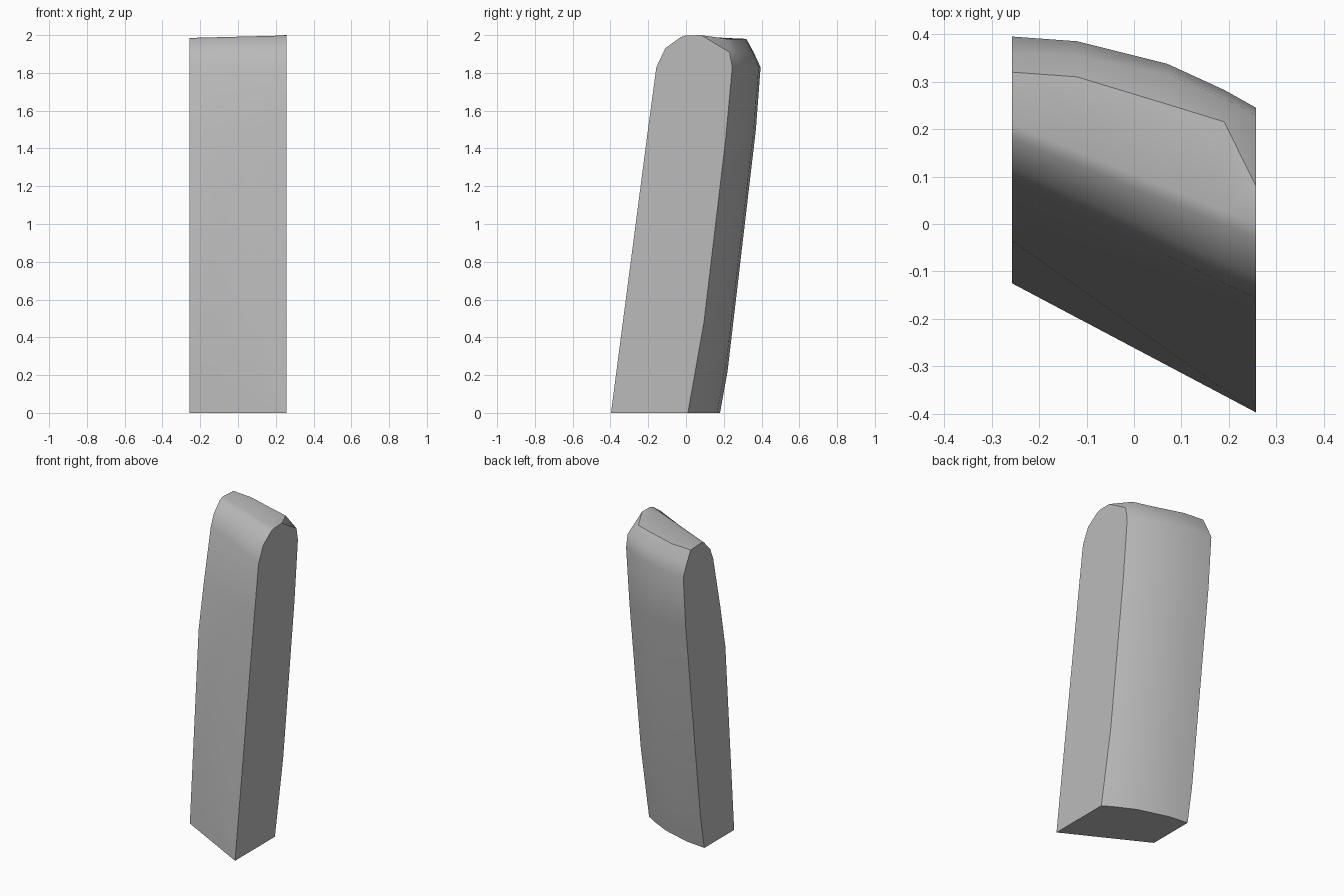
import bpy
import bmesh
from math import radians

cube = bpy.data.objects.get("Cube")
if cube:
    bpy.data.objects.remove(cube, do_unlink=True)

# Stone material
stone = bpy.data.materials.new("stone_grey")
stone.use_nodes = True
GREY = (0.5, 0.5, 0.5, 1)
stone.diffuse_color = GREY
stone.node_tree.nodes["Principled BSDF"].inputs["Base Color"].default_value = GREY

# End profiles (y, z): up the front, over the top, down the back
LOW_X = [(-.125, 0), (-.035, 1.22), (.017, 1.5), (.09, 1.84), (.12, 1.91),
         (.18, 1.973), (.21, 1.985), (.32, 1.98), (.36, 1.905),
         (.395, 1.83), (.37, 1.5), (.22, .22), (.18, 0)]
HIGH_X = [(-.397, 0), (-.397, 0), (-.2, 1.51), (-.157, 1.83), (-.11, 1.93),
          (-.03, 1.988), (0, 1.998), (.08, 2), (.23, 1.91),
          (.245, 1.83), (.21, 1.45), (.095, .48), (.01, 0)]
CREST = 7
HALF = .257

# Stations across the width: x, back bulge, crest shift in y and z
STATIONS = [(-HALF, 0, 0, 0), (-.12, .03, .054, -.007), (.07, .038, .085, -.015),
            (.19, .018, .104, -.017), (HALF, 0, 0, 0)]

bm = bmesh.new()
columns = []
for x, bulge, crest_y, crest_z in STATIONS:
    t = (x + HALF) / (2 * HALF)
    column = []
    for i, (a, b) in enumerate(zip(LOW_X, HIGH_X)):
        y = a[0] + (b[0] - a[0]) * t
        z = a[1] + (b[1] - a[1]) * t
        if i == CREST:
            y += crest_y
            z += crest_z
        elif i > CREST:
            y += bulge
        column.append(bm.verts.new((x, y, z)))
    columns.append(column)

# Skin between the stations, including the underside
count = len(LOW_X)
for left, right in zip(columns, columns[1:]):
    for i in range(count):
        j = (i + 1) % count
        bm.faces.new((left[i], right[i], right[j], left[j]))

# Flat ends
bm.faces.new(columns[0])
bm.faces.new(columns[-1])
bmesh.ops.remove_doubles(bm, verts=bm.verts, dist=.0001)
bmesh.ops.recalc_face_normals(bm, faces=bm.faces)

mesh = bpy.data.meshes.new("leaning_stone")
bm.to_mesh(mesh)
bm.free()
mesh.materials.append(stone)
slab = bpy.data.objects.new("leaning_stone", mesh)
bpy.context.collection.objects.link(slab)

# Soft surfaces with sharp rims
bpy.ops.object.select_all(action='DESELECT')
slab.select_set(True)
bpy.context.view_layer.objects.active = slab
bpy.ops.object.shade_smooth_by_angle(angle=radians(35))
